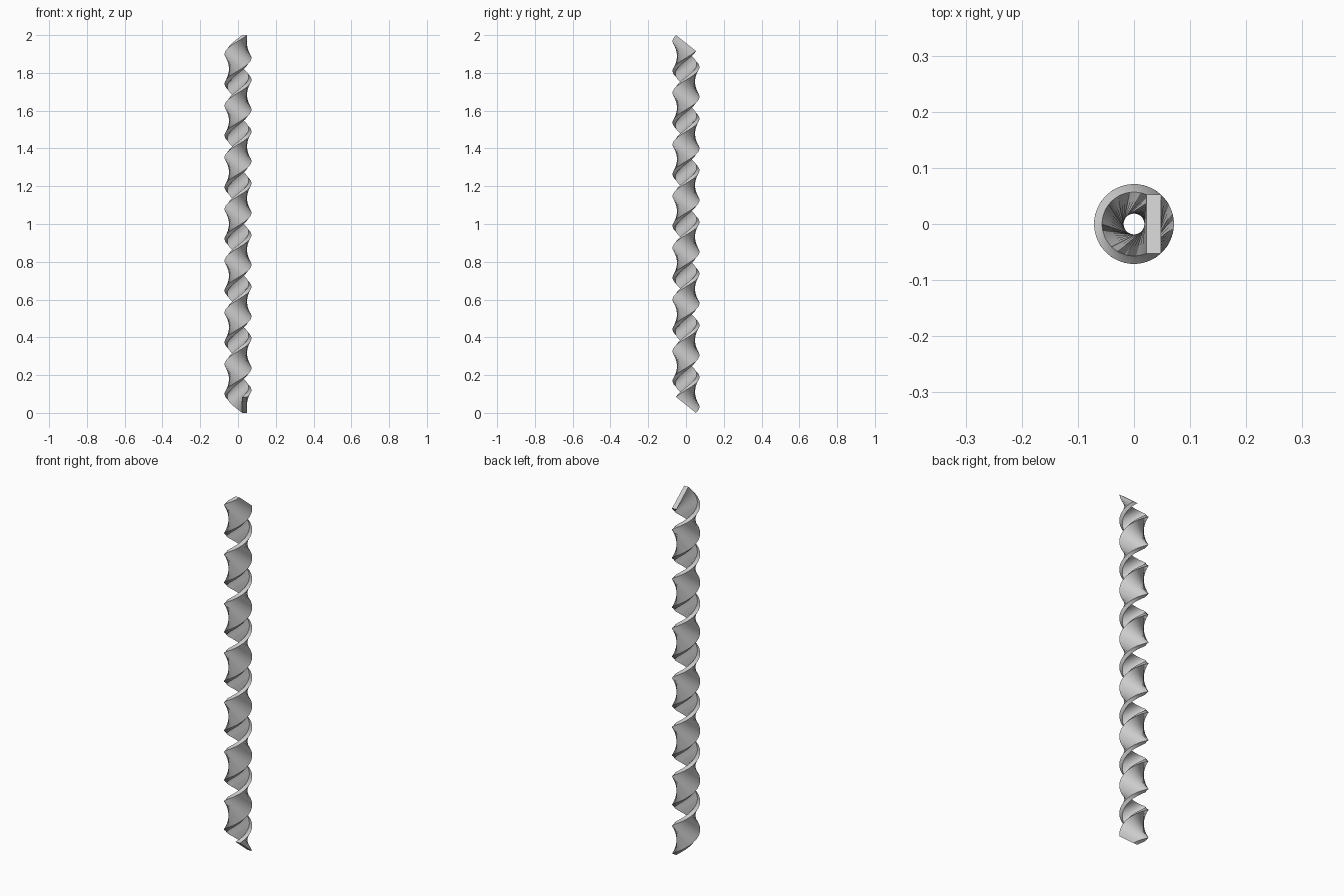
import bpy, bmesh, math
from mathutils import Vector, Matrix

if "Cube" in bpy.data.objects:
    bpy.data.objects.remove(bpy.data.objects["Cube"])

TURNS, STEPS = 7, 48             # full turns, segments per turn
RADIUS, THICK = 0.035, 0.026     # centre line radius, strip thickness
HALF_Y = 0.0525                  # half the strip width seen from above

# The strip's section is a rectangle square to the helix direction
slope = 1.241
HALF_Z = HALF_Y / slope
RISE = 2 - 2 * HALF_Z
r0, r1 = RADIUS - THICK / 2, RADIUS + THICK / 2
section = [Vector((r0, -HALF_Y, HALF_Z)), Vector((r1, -HALF_Y, HALF_Z)),
           Vector((r1, HALF_Y, -HALF_Z)), Vector((r0, HALF_Y, -HALF_Z))]

# Sweep the section up the helix
bm = bmesh.new()
rings = []
n = TURNS * STEPS
for i in range(n + 1):
    turn = Matrix.Rotation(2 * math.pi * i / STEPS, 3, 'Z')
    lift = Vector((0, 0, HALF_Z + RISE * i / n))
    rings.append([bm.verts.new(turn @ p + lift) for p in section])
for a, b in zip(rings, rings[1:]):
    for k in range(4):
        m = (k + 1) % 4
        bm.faces.new((a[k], a[m], b[m], b[k]))

# Flat ends
bm.faces.new(rings[0][::-1])
bm.faces.new(rings[-1])
bmesh.ops.recalc_face_normals(bm, faces=bm.faces)

mesh = bpy.data.meshes.new("spiral_strip")
bm.to_mesh(mesh)
bm.free()
strip = bpy.data.objects.new("spiral_strip", mesh)
bpy.context.collection.objects.link(strip)

grey = bpy.data.materials.new("light grey")
grey.diffuse_color = (0.6, 0.6, 0.6, 1)
grey.use_nodes = True
grey.node_tree.nodes["Principled BSDF"].inputs["Base Color"].default_value = grey.diffuse_color
mesh.materials.append(grey)

# Smooth along the twist, sharp at the strip edges
bpy.context.view_layer.objects.active = strip
strip.select_set(True)
bpy.ops.object.shade_smooth_by_angle(angle=math.radians(40))
